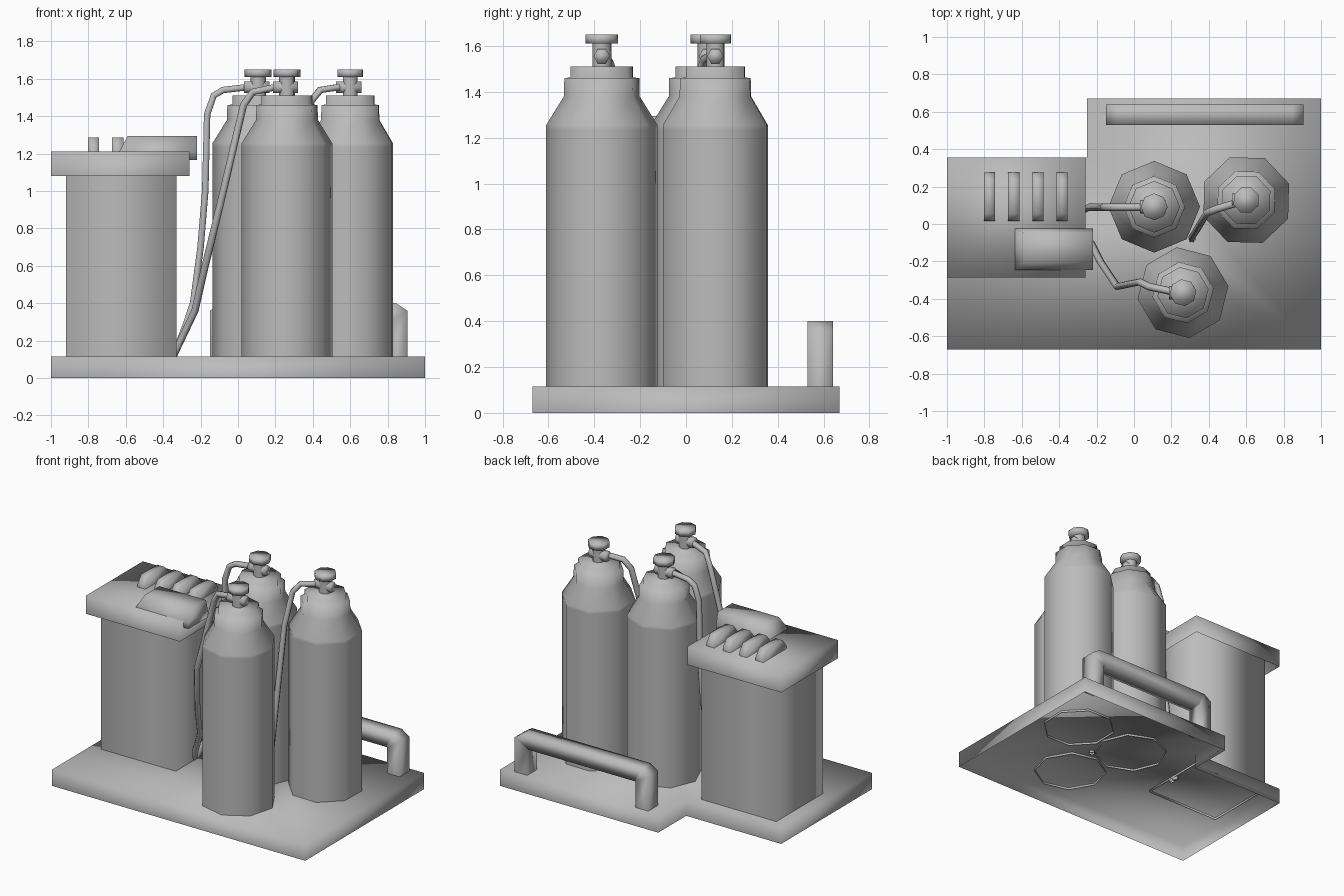
import bpy, bmesh, math

if "Cube" in bpy.data.objects:
    bpy.data.objects.remove(bpy.data.objects["Cube"])

grey = bpy.data.materials.new("plain_grey")
grey.use_nodes = True
grey.diffuse_color = (0.5, 0.5, 0.5, 1)
grey.node_tree.nodes["Principled BSDF"].inputs["Base Color"].default_value = (0.5, 0.5, 0.5, 1)


def loft(name, rings, cap_start=True, cap_end=True):
    """Skin a list of equal-length point rings, optionally capping the ends."""
    bm = bmesh.new()
    loops = [[bm.verts.new(p) for p in ring] for ring in rings]
    n = len(loops[0])
    for low, high in zip(loops, loops[1:]):
        for i in range(n):
            j = (i + 1) % n
            bm.faces.new((low[i], low[j], high[j], high[i]))
    if cap_start:
        bm.faces.new(loops[0][::-1])
    if cap_end:
        bm.faces.new(loops[-1])
    for face in bm.faces:
        face.smooth = True
    mesh = bpy.data.meshes.new(name)
    bm.to_mesh(mesh)
    bm.free()
    mesh.materials.append(grey)
    obj = bpy.data.objects.new(name, mesh)
    bpy.context.collection.objects.link(obj)


def rect(x0, x1, y0, y1, z):
    return [(x0, y0, z), (x1, y0, z), (x1, y1, z), (x0, y1, z)]


def disc(x, y, z, r, sides, phase):
    return [(x + r * math.cos(phase + math.tau * i / sides),
             y + r * math.sin(phase + math.tau * i / sides), z) for i in range(sides)]


def turned(name, x, y, profile, phase, **options):
    loft(name, [disc(x, y, z, r, 8, phase) for r, z in profile], **options)


def hose(name, points):
    curve = bpy.data.curves.new(name, "CURVE")
    curve.dimensions = "3D"
    curve.bevel_depth = 0.02
    curve.bevel_resolution = 1
    spline = curve.splines.new("POLY")
    spline.points.add(len(points) - 1)
    for point, co in zip(spline.points, points):
        point.co = (*co, 1)
    curve.materials.append(grey)
    obj = bpy.data.objects.new(name, curve)
    bpy.context.collection.objects.link(obj)


# Stepped base: a tray turned upside down, open below
outline = [(-1, -0.67), (1, -0.67), (1, 0.67), (-0.25, 0.67), (-0.25, 0.355), (-1, 0.355)]
loft("base_tray", [[(x, y, z) for x, y in outline] for z in (0, 0.115)], cap_start=False)

# Cabinet body, hollow lid and lid details
loft("cabinet_body", [rect(-0.92, -0.33, -0.23, 0.295, z) for z in (0.1, 1.2)],
     cap_start=False, cap_end=False)
loft("cabinet_lid", [rect(-1, -0.26, -0.285, 0.355, z) for z in (1.08, 1.21)], cap_start=False)
for i in range(4):
    x = -0.772 + 0.129 * i
    loft(f"lid_rib_{i + 1}", [rect(x - 0.03, x + 0.03, 0.015, 0.275, 1.2),
                              rect(x - 0.03, x + 0.03, 0.015, 0.275, 1.235),
                              rect(x - 0.03, x + 0.03, 0.055, 0.235, 1.285)], cap_start=False)
loft("lid_control_box", [rect(-0.635, -0.22, -0.245, -0.025, 1.165),
                         rect(-0.635, -0.22, -0.245, -0.025, 1.21),
                         rect(-0.59, -0.22, -0.205, -0.045, 1.295)])

# Gas tanks with shoulder, neck and collar, plus valve and side connector
tanks = [("rear_middle", 0.108, 0.092, 0), ("rear_left", 0.60, 0.128, 21), ("front", 0.262, -0.367, 8)]
for name, x, y, angle in tanks:
    phase = math.radians(angle)
    turned(name + "_tank", x, y,
           [(0.245, 0.1), (0.245, 1.235), (0.245, 1.255), (0.167, 1.38),
            (0.165, 1.46), (0.138, 1.462), (0.138, 1.51)], phase, cap_start=False)
    turned(name + "_valve_stem", x, y, [(0.042, 1.5), (0.042, 1.615)], phase,
           cap_start=False, cap_end=False)
    turned(name + "_valve_knob", x, y, [(0.072, 1.61), (0.072, 1.65)], phase)
    loft(name + "_connector", [[(x + dx, y + u, 1.555 + v) for u, v, _ in disc(0, 0, 0, 0.036, 6, 0)]
                               for dx in (-0.075, 0.06)])

# Hoses running down into the base
hose("rear_middle_hose", [(0.05, 0.09, 1.555), (-0.08, 0.09, 1.54), (-0.13, 0.09, 1.51),
                          (-0.165, 0.09, 1.41), (-0.175, 0.09, 1.0), (-0.2, 0.09, 0.7),
                          (-0.24, 0.09, 0.4), (-0.28, 0.07, 0.28), (-0.33, 0.03, 0.15),
                          (-0.355, 0.02, 0.095)])
hose("front_hose", [(0.2, -0.36, 1.555), (0.08, -0.335, 1.53), (0.03, -0.31, 1.46),
                    (-0.02, -0.32, 1.25), (-0.09, -0.335, 0.95), (-0.18, -0.2, 0.58),
                    (-0.23, -0.1, 0.36), (-0.33, -0.02, 0.15), (-0.355, -0.01, 0.095)])
hose("rear_left_hose", [(0.54, 0.11, 1.555), (0.44, 0.08, 1.54), (0.39, 0.06, 1.48),
                        (0.36, 0.01, 1.25), (0.33, -0.04, 0.7), (0.31, -0.07, 0.35),
                        (0.31, -0.08, 0.1)])

# Carrying handle: a square bar swept along an arch with cut corners
LEFT, RIGHT, TOP, W = -0.15, 0.905, 0.4, 0.1
section = [(0, 0.53), (0, 0.64), (W, 0.64), (W, 0.53)]
rings = []
for side, sign in ((LEFT, 1), (RIGHT, -1)):
    foot = [(side + sign * d, y, 0.1) for d, y in section]
    bend = [(side + sign * d, y, TOP - 0.04 - d * 0.6) for d, y in section]
    turn = [(side + sign * (0.06 + d * 0.5), y, TOP - d) for d, y in section]
    arch = [foot, bend, turn]
    rings += arch if sign > 0 else arch[::-1]
loft("carry_handle", rings[::-1], cap_start=False, cap_end=False)
